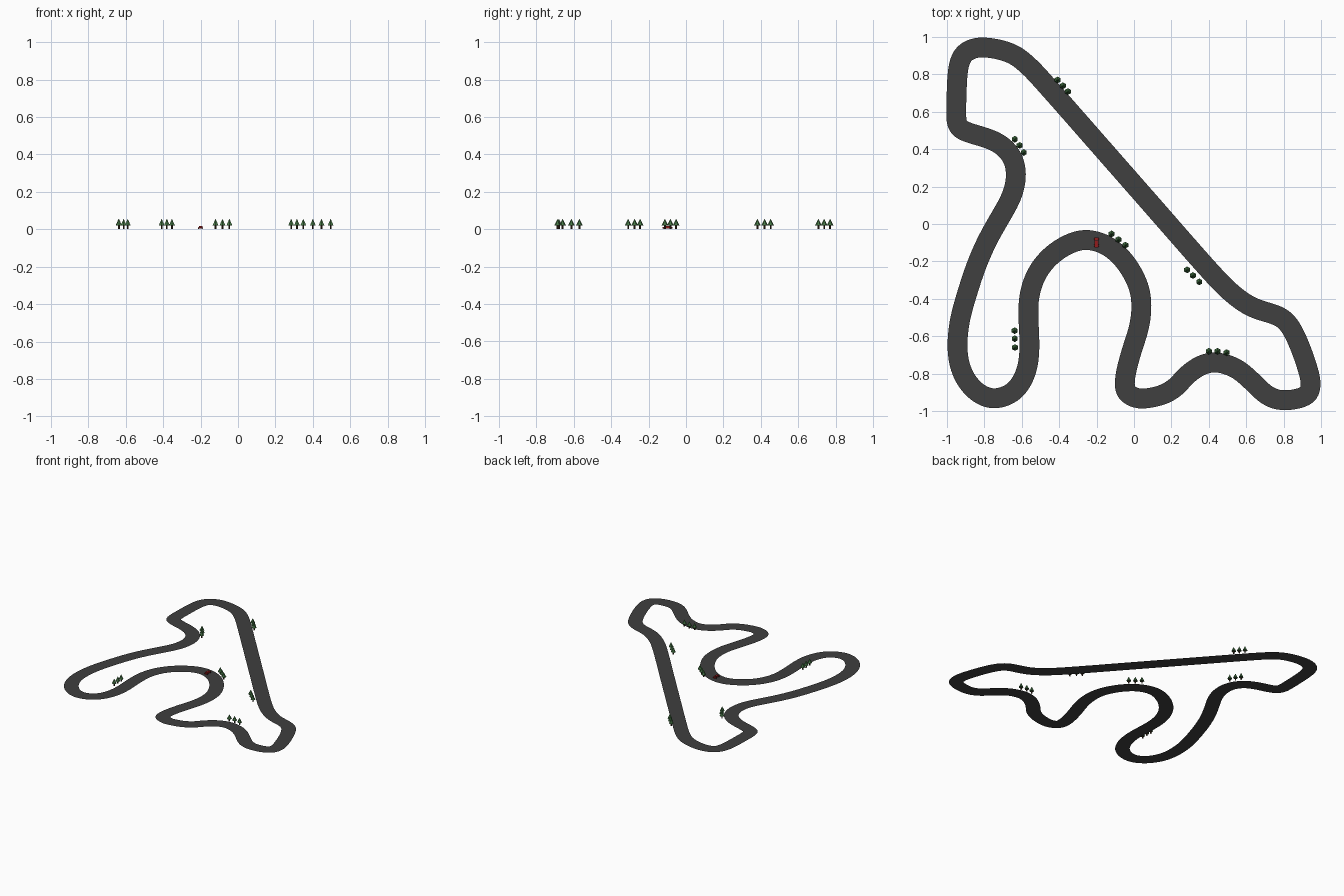
import bpy, bmesh, math
from mathutils import Vector, Matrix

if "Cube" in bpy.data.objects:
    bpy.data.objects.remove(bpy.data.objects["Cube"])


def material(name, rgb):
    m = bpy.data.materials.new(name)
    m.diffuse_color = (*rgb, 1)
    m.use_nodes = True
    m.node_tree.nodes["Principled BSDF"].inputs["Base Color"].default_value = m.diffuse_color
    return m


ASPHALT = material("asphalt", (0.05, 0.05, 0.05))
LEAF = material("leaf_green", (0.06, 0.18, 0.06))
BARK = material("bark", (0.04, 0.02, 0.01))
RED = material("car_red", (0.3, 0.01, 0.01))
BLACK = material("black", (0.01, 0.01, 0.01))


def finish(name, bm, mat):
    me = bpy.data.meshes.new(name)
    bm.to_mesh(me)
    bm.free()
    me.materials.append(mat)
    ob = bpy.data.objects.new(name, me)
    bpy.context.collection.objects.link(ob)
    return ob


# Road: flat ribbon swept along a closed centre line (hundredths of a unit)
PATH = [(-80, 94.5), (-66, 91.5), (-57.5, 85.5), (-49.5, 77.3), (-18, 41.5), (13, 6.2),
        (43.6, -28.6), (54, -38.5), (64, -45), (77, -49), (83, -54), (88.5, -65), (93, -78),
        (94.5, -86), (92, -92), (79, -94.3), (71, -91.5), (64, -85), (56, -78), (48, -74.6),
        (41, -74), (34, -76.5), (27.5, -81.5), (22.5, -87), (16, -91), (8, -93), (2, -93.2),
        (-3.5, -90.5), (-5, -86), (-4, -78), (-1, -67), (2.5, -56), (4, -45.5), (3, -35),
        (-1.5, -25), (-8, -16.5), (-16, -10.7), (-26, -8.3), (-35.5, -11), (-45, -17.5),
        (-52, -26.5), (-55.8, -37.5), (-56.5, -48), (-56, -59), (-56, -70), (-58, -80),
        (-63.5, -89), (-73, -93.3), (-81.5, -91.5), (-89, -84.5), (-93.3, -75), (-94.4, -64),
        (-93, -51), (-89, -36.5), (-84, -21.5), (-78, -8), (-71.5, 3.5), (-65.5, 14.5),
        (-63, 25), (-64.5, 34.5), (-70, 41.5), (-78, 45.7), (-88, 48.7), (-94, 52),
        (-95, 59), (-94.8, 69), (-94.3, 80), (-92.5, 88.5), (-88, 93)]
HALF, STEPS = 0.053, 6
pts = [Vector((x / 100, y / 100, 0)) for x, y in PATH]
n = len(pts)
line = []
for i in range(n):
    a, b, c, d = (pts[(i + k) % n] for k in (-1, 0, 1, 2))
    # tangents scaled to the local span keep uneven spacing smooth
    span = (c - b).length
    t0, t1 = (c - a).normalized() * span, (d - b).normalized() * span
    for s in range(STEPS):
        t = s / STEPS
        line.append((2*t**3 - 3*t*t + 1) * b + (t**3 - 2*t*t + t) * t0
                    + (3*t*t - 2*t**3) * c + (t**3 - t*t) * t1)
for _ in range(6):
    line = [(line[i - 1] + 2 * p + line[(i + 1) % len(line)]) / 4 for i, p in enumerate(line)]
bm = bmesh.new()
rows = []
for i, p in enumerate(line):
    tan = (line[(i + 1) % len(line)] - line[i - 1]).normalized()
    side = Vector((-tan.y, tan.x, 0)) * HALF
    rows.append((bm.verts.new(p + side), bm.verts.new(p - side)))
for i, (l, r) in enumerate(rows):
    l0, r0 = rows[i - 1]
    bm.faces.new((l0, r0, r, l))
finish("road", bm, ASPHALT)


def cone(name, loc, r1, r2, z0, z1, sides, mat):
    bm = bmesh.new()
    bmesh.ops.create_cone(bm, cap_ends=True, segments=sides, radius1=r1, radius2=r2,
                          depth=z1 - z0, matrix=Matrix.Translation((*loc, (z0 + z1) / 2)))
    return finish(name, bm, mat)


# Trees: six rows of three
TREE_ROWS = [((-0.408, 0.77), (-0.38, 0.739), (-0.353, 0.708)),
             ((-0.637, 0.453), (-0.611, 0.42), (-0.589, 0.382)),
             ((-0.12, -0.053), (-0.083, -0.083), (-0.046, -0.113)),
             ((-0.638, -0.57), (-0.637, -0.613), (-0.636, -0.66)),
             ((0.284, -0.245), (0.315, -0.275), (0.349, -0.309)),
             ((0.4, -0.68), (0.446, -0.68), (0.495, -0.687))]
for row in TREE_ROWS:
    for loc in row:
        cone("tree_trunk", loc, 0.005, 0.005, 0, 0.02, 6, BARK)
        cone("tree_crown", loc, 0.018, 0, 0.02, 0.056, 6, LEAF)


# Car
CX, CY = -0.2, -0.098


def box(name, x, y, z, sx, sy, sz, mat):
    bm = bmesh.new()
    m = Matrix.Translation((CX + x, CY + y, z)) @ Matrix.Diagonal((sx, sy, sz, 1))
    bmesh.ops.create_cube(bm, size=1, matrix=m)
    return finish(name, bm, mat)


box("car_body", 0, 0, 0.008, 0.022, 0.054, 0.008, RED)
box("car_cabin", 0, -0.003, 0.0145, 0.018, 0.026, 0.005, RED)
box("windscreen", 0, 0.0115, 0.0145, 0.016, 0.003, 0.004, BLACK)
for sx in (-1, 1):
    for sy in (-1, 1):
        bm = bmesh.new()
        m = (Matrix.Translation((CX + sx * 0.011, CY + sy * 0.017, 0.005))
             @ Matrix.Rotation(math.pi / 2, 4, 'Y'))
        bmesh.ops.create_cone(bm, cap_ends=True, segments=12, radius1=0.005, radius2=0.005,
                              depth=0.004, matrix=m)
        finish("wheel", bm, BLACK)
